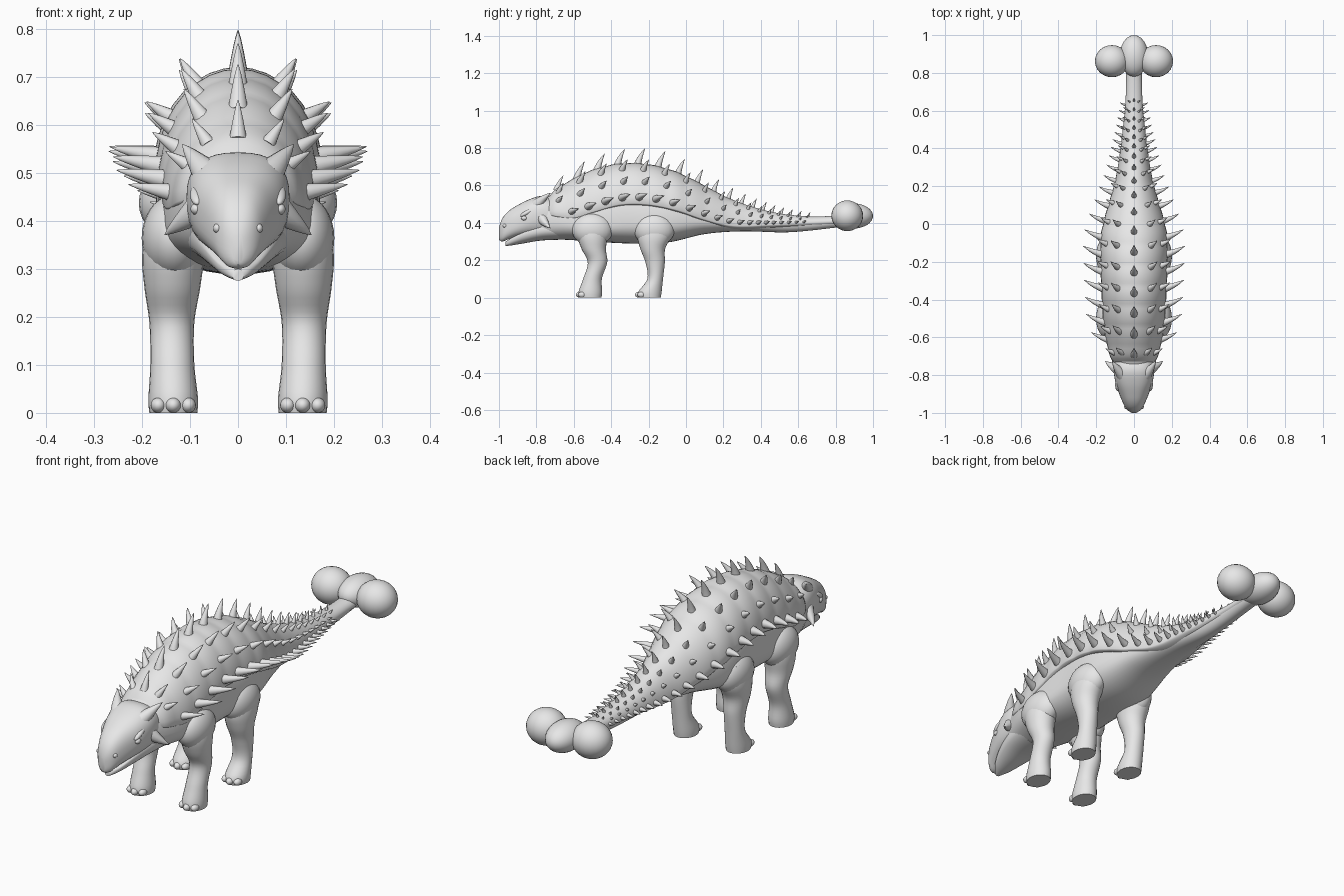
import bpy, bmesh, math
from mathutils import Vector, Matrix

cube = bpy.data.objects.get("Cube")
if cube:
    bpy.data.objects.remove(cube, do_unlink=True)

grey = bpy.data.materials.new("stone_grey")
grey.use_nodes = True
COLOUR = (0.8, 0.8, 0.8, 1)
grey.diffuse_color = COLOUR
grey.node_tree.nodes["Principled BSDF"].inputs["Base Color"].default_value = COLOUR


def finish(name, bm):
    bmesh.ops.recalc_face_normals(bm, faces=bm.faces)
    mesh = bpy.data.meshes.new(name)
    bm.to_mesh(mesh)
    bm.free()
    mesh.materials.append(grey)
    mesh.shade_smooth()
    mesh.set_sharp_from_angle(angle=math.radians(50))
    obj = bpy.data.objects.new(name, mesh)
    bpy.context.collection.objects.link(obj)
    return obj


def skin(bm, rings):
    loops = [[bm.verts.new(p) for p in ring] for ring in rings]
    for a, b in zip(loops, loops[1:]):
        for i in range(len(a)):
            j = (i + 1) % len(a)
            bm.faces.new((a[i], a[j], b[j], b[i]))
    bm.faces.new(loops[0][::-1])
    bm.faces.new(loops[-1])


def ellipsoid(bm, centre, radii, turn=0):
    matrix = (Matrix.Translation(centre) @ Matrix.Rotation(turn, 4, "X")
              @ Matrix.Diagonal((*radii, 1)))
    bmesh.ops.create_uvsphere(bm, u_segments=24, v_segments=16, radius=1, matrix=matrix)


def sample(table, t):
    """Smooth interpolation of table rows keyed by their first column."""
    k = 0
    while k < len(table) - 2 and t > table[k + 1][0]:
        k += 1
    p, q = table[k], table[k + 1]
    o, r = table[max(k - 1, 0)], table[min(k + 2, len(table) - 1)]
    h = q[0] - p[0]
    s = (t - p[0]) / h
    out = []
    for c in range(1, len(p)):
        m = (q[c] - o[c]) / (q[0] - o[0]) * h
        n = (r[c] - p[c]) / (r[0] - p[0]) * h
        d = q[c] - p[c]
        out.append(p[c] + s * (m + s * (3 * d - 2 * m - n + s * (m + n - 2 * d))))
    return out


def power(v, e):
    return math.copysign(abs(v) ** e, v)


def loft(name, table, steps, ripple=0, e=0.9):
    """Sections along y; columns are y, widest height, half width, top, bottom."""
    rings = []
    for i in range(steps + 1):
        y = table[0][0] + (table[-1][0] - table[0][0]) * i / steps
        cz, w, top, bottom = sample(table, y)
        swell = 1 + ripple * abs(math.sin(y * 29)) * (1 if y < 0.1 else 0.4)
        ring = []
        for k in range(36):
            c, s = math.cos(k * math.tau / 36), math.sin(k * math.tau / 36)
            h = top - cz if s > 0 else cz - bottom
            ring.append((w * swell * power(c, e), y, cz + h * swell * power(s, e)))
        rings.append(ring)
    bm = bmesh.new()
    skin(bm, rings)
    return finish(name, bm)


# Belly, neck and underside of the tail
loft("body", [
    (-.82, .41, .08, .50, .31), (-.65, .40, .14, .58, .31), (-.5, .38, .165, .62, .30),
    (-.3, .40, .168, .66, .29), (-.1, .40, .17, .62, .295), (.1, .41, .125, .52, .34),
    (.3, .40, .075, .48, .355), (.55, .40, .045, .43, .35), (.85, .415, .036, .44, .38)], 60)

# Armoured back with a rolled lower rim: y, rim height, half width, top
back = [(-.74, .45, .10, .53), (-.7, .44, .125, .575), (-.6, .43, .15, .635),
        (-.5, .46, .162, .68), (-.35, .50, .17, .715), (-.2, .50, .175, .71),
        (-.05, .47, .172, .67), (.1, .42, .135, .597), (.25, .385, .095, .523),
        (.45, .39, .065, .46), (.65, .40, .045, .435), (.85, .41, .04, .44)]
loft("armoured_back", [row + (row[1] - .022,) for row in back], 120, ripple=.02, e=1)

# Head, lower jaw and facial details
loft("head", [
    (-1, .35, .012, .375, .31), (-.985, .36, .036, .42, .30), (-.95, .38, .057, .462, .312),
    (-.9, .40, .078, .495, .325), (-.84, .43, .098, .525, .33), (-.78, .45, .107, .543, .33),
    (-.73, .44, .105, .535, .33), (-.66, .43, .09, .50, .33)], 30, e=.8)
loft("lower_jaw", [
    (-.965, .287, .012, .30, .276), (-.93, .31, .042, .322, .28), (-.87, .34, .07, .36, .29),
    (-.78, .36, .095, .42, .305), (-.68, .37, .11, .44, .31)], 16)


def spike(bm, base, way, length, radius, hook):
    """A tapering spike starting inside the surface and curving toward +y."""
    way = way.normalized()
    u = way.orthogonal().normalized()
    v = way.cross(u)
    rings = []
    for i in range(7):
        t = i / 6
        r = radius * (1 - t) ** .8 + .0008
        c = base + way * (length * (t * 1.15 - .15)) + Vector((0, hook * t * t, 0))
        rings.append([c + (u * math.cos(a) + v * math.sin(a)) * r
                      for a in (k * math.tau / 12 for k in range(12))])
    skin(bm, rings)


def spike_row(name, angle, start, end, gap, size, radius, side):
    bm = bmesh.new()
    y = start
    while y < end:
        rim, w, top = sample(back, y)
        c, s = math.cos(angle), math.sin(angle)
        base = Vector((side * w * c, y, rim + (top - rim) * s))
        way = Vector((side * c, .22, s * .85 + .05))
        fade = min(1, .85 + (y - start) * 1.5) * (1 - .72 * max(0, min(1, (y + .15) / .8)))
        spike(bm, base, way, size * fade, radius * fade, size * fade * .22)
        y += gap * (.45 + .55 * min(1, max(0, 1 - (y + .1) / .5)))
    finish(name, bm)


spike_row("ridge_spikes", math.pi / 2, -.69, .7, .108, .085, .021, 1)
for label, side in (("left", 1), ("right", -1)):
    # Three rows of spikes along each flank
    spike_row(label + "_upper_spikes", 1.04, -.68, .66, .113, .065, .018, side)
    spike_row(label + "_middle_spikes", .58, -.68, .66, .115, .058, .017, side)
    spike_row(label + "_rim_spikes", .16, -.61, .66, .09, .1, .022, side)

    # Brow horns and cheek horns
    bm = bmesh.new()
    spike(bm, Vector((side * .07, -.79, .505)), Vector((side * .05, .05, .06)), .085, .032, .02)
    spike(bm, Vector((side * .095, -.765, .415)), Vector((side * .06, .02, -.045)), .075, .03, .02)
    finish(label + "_head_horns", bm)

    # Eye, brow and nostril
    bm = bmesh.new()
    ellipsoid(bm, (side * .087, -.865, .425), (.012, .016, .012))
    ellipsoid(bm, (side * .085, -.85, .455), (.015, .04, .012), .5)
    ellipsoid(bm, (side * .043, -.968, .385), (.009, .012, .010))
    finish(label + "_face_details", bm)

    # Legs: columns are height, y centre, y radius, x centre, x radius
    legs = {
        "front": [(.0, -.512, .06, .135, .05), (.025, -.512, .064, .135, .052),
                  (.1, -.5, .05, .137, .046), (.19, -.473, .052, .138, .047),
                  (.26, -.493, .065, .137, .058), (.33, -.5, .08, .135, .065),
                  (.42, -.5, .075, .125, .06)],
        "hind": [(.0, -.195, .06, .135, .05), (.025, -.195, .064, .135, .052),
                 (.1, -.165, .042, .137, .044), (.19, -.165, .052, .138, .047),
                 (.26, -.178, .066, .137, .058), (.33, -.17, .09, .135, .065),
                 (.42, -.16, .08, .125, .06)]}
    for end, table in legs.items():
        bm = bmesh.new()
        rings = []
        for i in range(29):
            z = .42 * i / 28
            yc, ry, xc, rx = sample(table, z)
            rings.append([(side * (xc + rx * math.cos(a)), yc + ry * math.sin(a), z)
                          for a in (k * math.tau / 24 for k in range(24))])
        skin(bm, rings)
        # Shoulder or thigh muscle
        yc = table[-2][1]
        ellipsoid(bm, (side * .133, yc, .365), (.068, .11, .09))
        # Toes
        for k in (-1, 0, 1):
            ellipsoid(bm, (side * .135 + k * .031, table[0][1] - .055 + abs(k) * .012, .016),
                      (.016, .022, .016))
        finish(f"{label}_{end}_leg", bm)

# Tail club: a middle knob between two large lobes
bm = bmesh.new()
ellipsoid(bm, (0, .89, .437), (.075, .11, .068))
for side in (1, -1):
    ellipsoid(bm, (side * .117, .862, .438), (.09, .085, .082))
finish("tail_club", bm)
